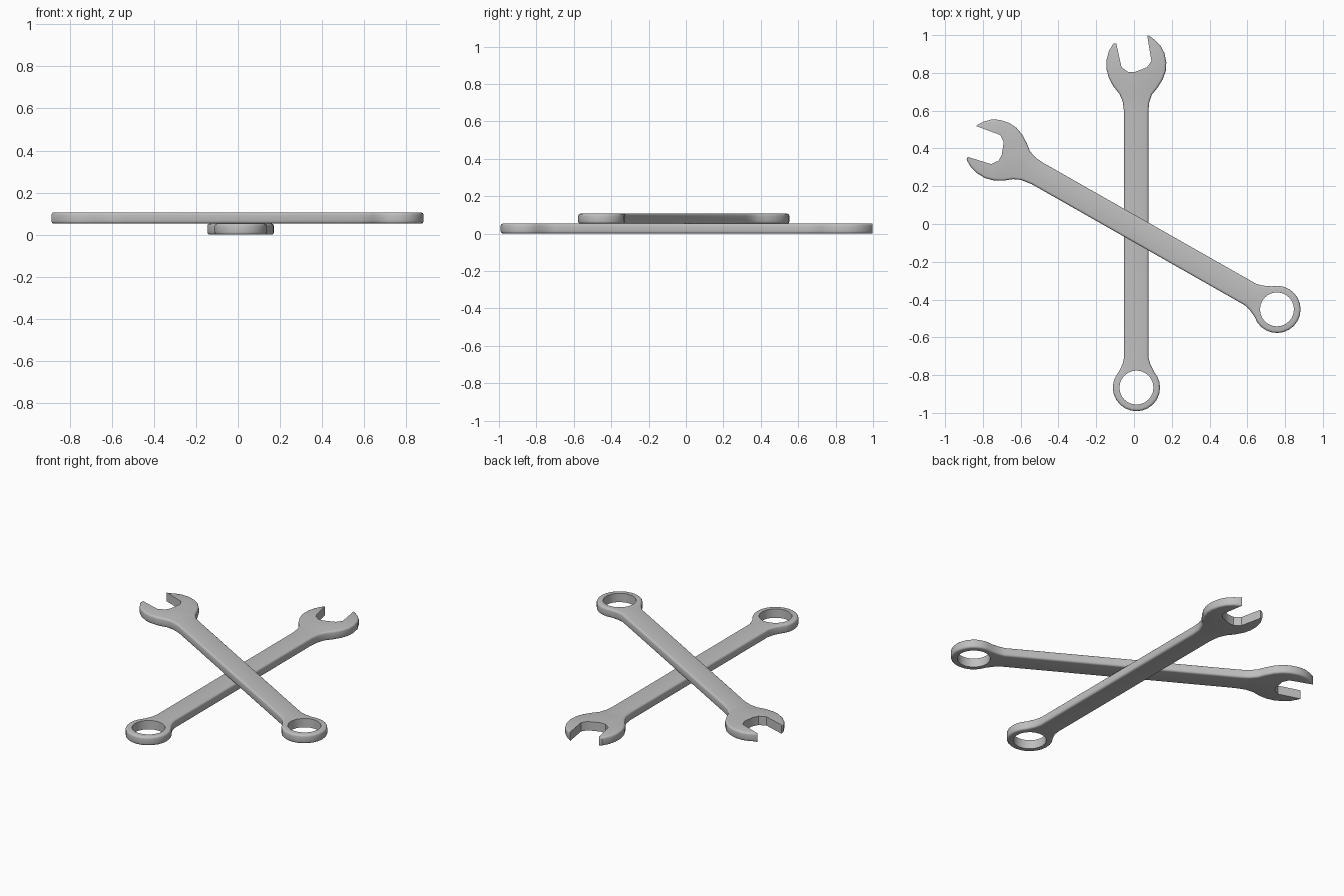
import bpy, bmesh, math
from mathutils import Vector, Matrix

if "Cube" in bpy.data.objects:
    bpy.data.objects.remove(bpy.data.objects["Cube"], do_unlink=True)

steel = bpy.data.materials.new("steel_grey")
steel.use_nodes = True
colour = (0.52, 0.52, 0.52, 1)
steel.diffuse_color = colour
steel.node_tree.nodes["Principled BSDF"].inputs["Base Color"].default_value = colour

THICK, EDGE = 0.053, 0.012
RING = Vector((0.013, -0.866))      # centre of the closed end
RING_R, HOLE_R = 0.125, 0.09

# Open end: outside right, jaw, outside left
head_right = [(0.076, 0.59), (0.08, 0.64), (0.095, 0.685), (0.125, 0.722), (0.152, 0.765),
              (0.168, 0.81), (0.171, 0.855), (0.161, 0.905), (0.14, 0.945),
              (0.11, 0.975), (0.08, 0.996)]
jaw = [(0.07, 0.998), (0.092, 0.863), (0.069, 0.83), (0.005, 0.805),
       (-0.03, 0.804), (-0.066, 0.83), (-0.094, 0.957)]
head_left = [(-0.11, 0.954), (-0.133, 0.915), (-0.145, 0.87), (-0.146, 0.82),
             (-0.134, 0.775), (-0.11, 0.73), (-0.078, 0.69), (-0.06, 0.65), (-0.052, 0.59)]


def arc(radius, start, end, count):
    return [RING + radius * Vector((math.cos(a), math.sin(a)))
            for a in (math.radians(start + (end - start) * i / count) for i in range(count + 1))]


def outline():
    """Counter-clockwise points, with a flag for those on the rounded rim."""
    neck_left = [(-0.052, -0.705), (-0.06, -0.74)]
    neck_right = [(0.086, -0.74), (0.076, -0.705)]
    pts = [(Vector(p), True) for p in head_right]
    pts += [(Vector(p), False) for p in jaw]
    pts += [(Vector(p), True) for p in head_left + neck_left]
    pts += [(p, True) for p in arc(RING_R, 138, 402, 18)]
    pts += [(Vector(p), True) for p in neck_right]
    return pts


def inset(pts, amount):
    result = []
    for i, (p, rim) in enumerate(pts):
        along = (pts[(i + 1) % len(pts)][0] - p).normalized() + (p - pts[i - 1][0]).normalized()
        inward = Vector((-along.y, along.x)).normalized()
        result.append(p + inward * amount if rim else p)
    return result


def wrench(name, base, angle, centre):
    bm = bmesh.new()

    def loop(points, z):
        return [bm.verts.new((p.x, p.y, z)) for p in points]

    def wall(lower, upper):
        n = len(lower)
        for i in range(n):
            j = (i + 1) % n
            bm.faces.new((lower[i], lower[j], upper[j], upper[i]))

    # Rounded outer rim
    pts = outline()
    steps = [math.radians(a) for a in (0, 30, 60, 90)]
    section = [(EDGE * (1 - math.sin(a)), EDGE * (1 - math.cos(a))) for a in steps]
    layers = [(d, z) for d, z in section]
    layers += [(d, THICK - z) for d, z in reversed(section)]
    loops = [loop(inset(pts, d), z) for d, z in layers]
    for lower, upper in zip(loops, loops[1:]):
        wall(lower, upper)

    # Straight bore through the ring
    hole = arc(HOLE_R, 0, 345, 23)
    bore = [loop(hole, 0), loop(hole, THICK)]
    wall(bore[1], bore[0])

    # Flat faces, leaving the bore open
    for rim, ring in ((loops[0], bore[0]), (loops[-1], bore[1])):
        edges = []
        for ends in (rim, ring):
            edges += [bm.edges.get((ends[i - 1], ends[i])) for i in range(len(ends))]
        bmesh.ops.triangle_fill(bm, edges=edges, use_beauty=True)
    bmesh.ops.recalc_face_normals(bm, faces=bm.faces[:])

    place = Matrix.Translation((centre.x, centre.y, base)) @ Matrix.Rotation(angle, 4, "Z")
    place = place @ Matrix.Translation((-RING.x, -RING.y, 0))
    bm.transform(place)
    mesh = bpy.data.meshes.new(name)
    bm.to_mesh(mesh)
    bm.free()
    mesh.materials.append(steel)
    obj = bpy.data.objects.new(name, mesh)
    bpy.context.collection.objects.link(obj)
    bpy.ops.object.select_all(action="DESELECT")
    obj.select_set(True)
    bpy.context.view_layer.objects.active = obj
    bpy.ops.object.shade_smooth_by_angle(angle=math.radians(35))
    return obj


wrench("lower_wrench", 0, 0, RING)
wrench("upper_wrench", THICK, math.radians(60.4), Vector((0.757, -0.452)))
